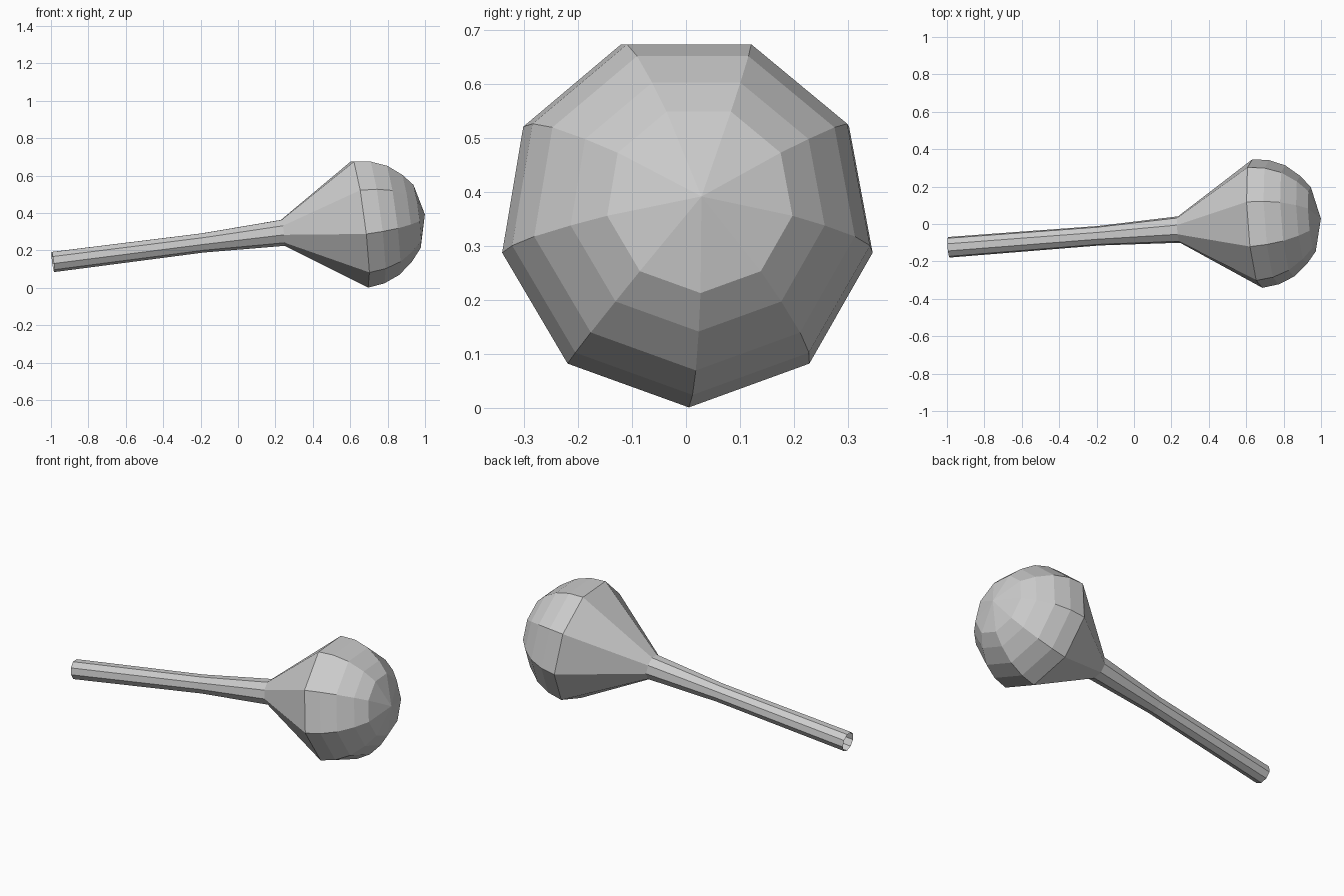
import bpy, bmesh, math
from mathutils import Vector, Matrix

if "Cube" in bpy.data.objects:
    bpy.data.objects.remove(bpy.data.objects["Cube"])

SIDES = 9
CENTRE = Vector((0.652, 0.002, 0.348))   # centre of the widest ring
AXIS = Vector((1, 0.077, 0.127)).normalized()

# (distance along axis, radius): open handle end, handle, neck, dome, tip
PROFILE = [(-1.66, 0.056), (-0.85, 0.053), (-0.417, 0.072), (0, 0.35),
           (0.09, 0.338), (0.175, 0.303), (0.252, 0.24), (0.306, 0.175),
           (0.351, 0.0)]

# local frame: first vertex of each ring points down
down = (Vector((0, 0, -1)) + AXIS * AXIS.z).normalized()
side = AXIS.cross(down)
frame = Matrix((down, side, AXIS)).transposed().to_4x4()
frame.translation = CENTRE

# lathe the profile into a flat-faced, open-ended shell
bm = bmesh.new()
verts = [bm.verts.new((r, 0, s)) for s, r in PROFILE]
edges = [bm.edges.new(pair) for pair in zip(verts, verts[1:])]
bmesh.ops.spin(bm, geom=verts + edges, cent=(0, 0, 0), axis=(0, 0, 1),
               angle=math.tau, steps=SIDES, use_duplicate=False)
bmesh.ops.remove_doubles(bm, verts=bm.verts, dist=1e-4)
bmesh.ops.transform(bm, matrix=frame, verts=bm.verts)
bmesh.ops.recalc_face_normals(bm, faces=bm.faces)

# make sure the open shell faces outward
tip_face = max(bm.faces, key=lambda f: f.calc_center_median().x)
if tip_face.normal.dot(AXIS) < 0:
    bmesh.ops.reverse_faces(bm, faces=bm.faces)

mesh = bpy.data.meshes.new("club_with_handle")
bm.to_mesh(mesh)
bm.free()
bpy.context.collection.objects.link(bpy.data.objects.new("club_with_handle", mesh))
